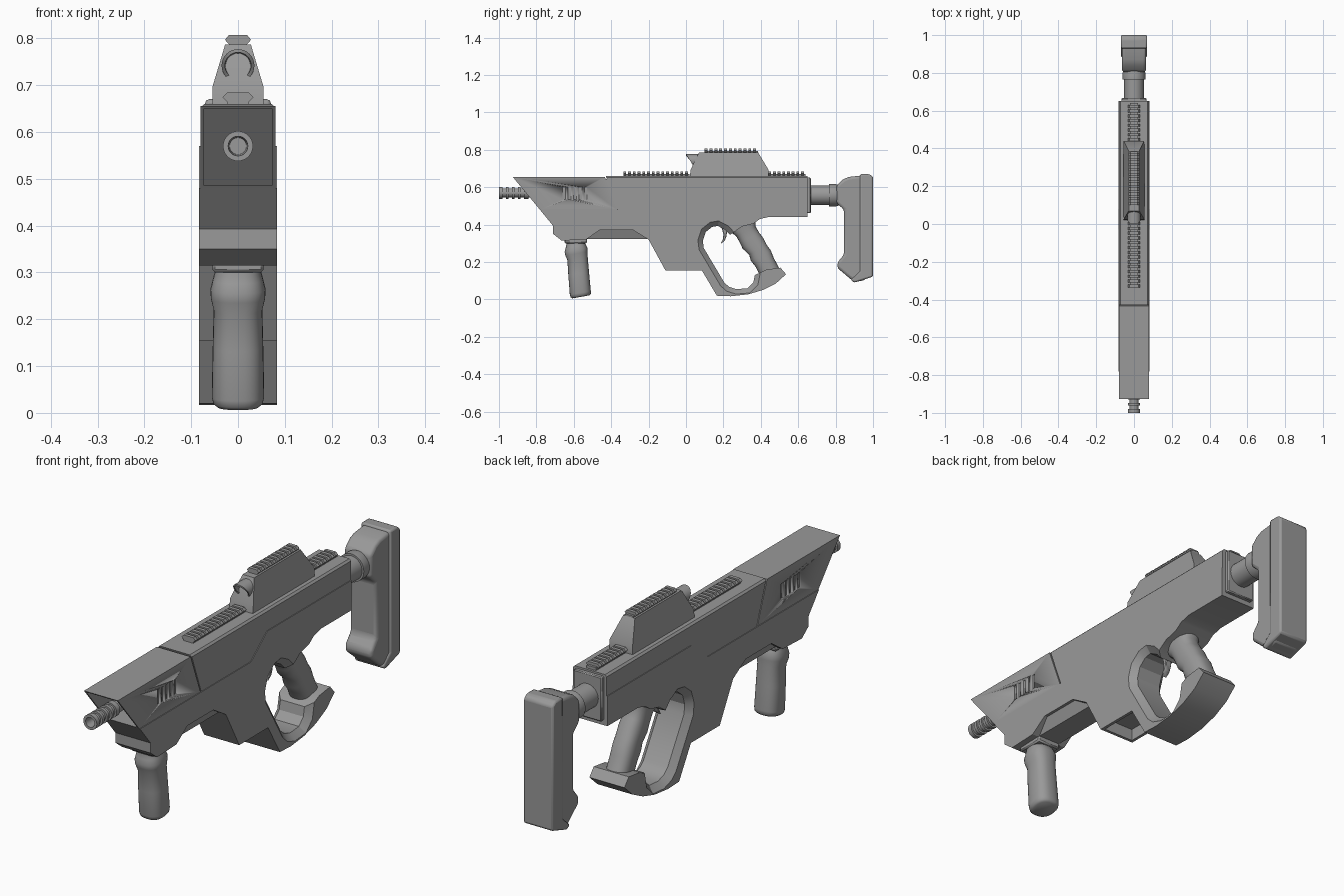
import bpy, bmesh, math
from mathutils import Vector

if "Cube" in bpy.data.objects:
    bpy.data.objects.remove(bpy.data.objects["Cube"])

grey = bpy.data.materials.new("mid_grey")
grey.use_nodes = True
grey.diffuse_color = (0.32, 0.32, 0.32, 1)
grey.node_tree.nodes["Principled BSDF"].inputs["Base Color"].default_value = (0.32, 0.32, 0.32, 1)


def finish(bm, name, bevel=0, segments=1, angle=35):
    bmesh.ops.recalc_face_normals(bm, faces=bm.faces)
    mesh = bpy.data.meshes.new(name)
    bm.to_mesh(mesh)
    bm.free()
    mesh.materials.append(grey)
    ob = bpy.data.objects.new(name, mesh)
    bpy.context.collection.objects.link(ob)
    if bevel:
        mod = ob.modifiers.new("bevel", "BEVEL")
        mod.width, mod.segments = bevel, segments
        mod.limit_method = "ANGLE"
    bpy.ops.object.select_all(action="DESELECT")
    ob.select_set(True)
    bpy.context.view_layer.objects.active = ob
    bpy.ops.object.shade_smooth_by_angle(angle=math.radians(angle))
    return ob


def prism(bm, profile, half):
    """Side outline (y, z) extruded across x."""
    left = [bm.verts.new((half, y, z)) for y, z in profile]
    right = [bm.verts.new((-half, y, z)) for y, z in profile]
    skin(bm, [left, right])


def skin(bm, rings):
    """Bridge matching rings and cap both ends."""
    n = len(rings[0])
    for a, b in zip(rings, rings[1:]):
        for i in range(n):
            bm.faces.new((a[i], a[(i + 1) % n], b[(i + 1) % n], b[i]))
    bm.faces.new(rings[0])
    bm.faces.new(rings[-1][::-1])


def plate(name, profile, half, **kw):
    bm = bmesh.new()
    prism(bm, profile, half)
    return finish(bm, name, **kw)


def rect(y0, y1, z0, z1):
    return [(y0, z0), (y1, z0), (y1, z1), (y0, z1)]


def lathe(name, profile, z, sides=32, shear=0):
    """Turn (y, radius) points about a line along y; shear slants the first rings."""
    bm = bmesh.new()
    rings = []
    for y, r, *slant in profile:
        k = slant[0] if slant else 0
        ring = []
        for i in range(sides):
            a = math.tau * i / sides
            ring.append(bm.verts.new((r * math.cos(a), y - k * math.sin(a), z + r * math.sin(a))))
        rings.append(ring)
    skin(bm, rings)
    return finish(bm, name)


def loft(name, sections, tilt, power=0.8, sides=32):
    """Rounded handle through (y, z, depth, half width) sections."""
    bm = bmesh.new()
    rings = []
    axis = Vector((0, math.cos(tilt), math.sin(tilt)))
    for y, z, d, w in sections:
        ring = []
        for i in range(sides):
            c, s = math.cos(math.tau * i / sides), math.sin(math.tau * i / sides)
            u = math.copysign(abs(c) ** power, c) * d
            v = math.copysign(abs(s) ** power, s) * w
            ring.append(bm.verts.new(Vector((v, y, z)) + axis * u))
        rings.append(ring)
    skin(bm, rings)
    return finish(bm, name, angle=45)


def rail(name, y0, y1, z, count, half):
    """Toothed sight rail with hexagonal teeth."""
    bm = bmesh.new()
    prism(bm, rect(y0, y1, z - 0.01, z + 0.012), half * 0.68)
    pitch = (y1 - y0) / count
    cross = [(0.68, 0.004), (1, 0.014), (0.7, 0.024)]
    outline = cross + [(-x, h) for x, h in reversed(cross)]
    for i in range(count):
        start = y0 + i * pitch
        skin(bm, [[bm.verts.new((x * half, y, z + h)) for x, h in outline]
                  for y in (start, start + pitch * 0.6)])
    return finish(bm, name)


# Front cover with a recessed mouth and side vents
bm = bmesh.new()
prism(bm, [(-0.927, 0.656), (-0.434, 0.656), (-0.368, 0.48), (-0.781, 0.48)], 0.08)
bmesh.ops.recalc_face_normals(bm, faces=bm.faces)
mouth = min(bm.faces, key=lambda f: f.calc_center_median().y)
bmesh.ops.inset_region(bm, faces=[mouth], thickness=0.01)
pit = bmesh.ops.extrude_face_region(bm, geom=[mouth])
bmesh.ops.translate(bm, vec=(0, 0.13, 0), verts=[v for v in pit["geom"] if isinstance(v, bmesh.types.BMVert)])
bmesh.ops.delete(bm, geom=[mouth], context="FACES")
cover = finish(bm, "front_cover")

bm = bmesh.new()
for side in (-1, 1):
    for i in range(5):
        y = -0.652 + i * 0.029
        cut = bmesh.ops.create_cube(bm, size=1)["verts"]
        bmesh.ops.scale(bm, vec=(0.012, 0.016, 0.066), verts=cut)
        bmesh.ops.translate(bm, vec=(side * 0.08, y, 0.567), verts=cut)
cutter = finish(bm, "vent_cutter")
cutter.hide_render = True
cutter.hide_viewport = True
vents = cover.modifiers.new("vents", "BOOLEAN")
vents.object, vents.operation, vents.solver = cutter, "DIFFERENCE", "EXACT"

# Upper receiver and the core behind the seam
bm = bmesh.new()
prism(bm, [(-0.429, 0.66), (0.65, 0.66), (0.65, 0.57), (0.08, 0.57), (-0.03, 0.48), (-0.363, 0.48)], 0.08)
ridge = [e for e in bm.edges if all(v.co.z > 0.65 for v in e.verts) and abs(e.verts[0].co.x - e.verts[1].co.x) < 0.01]
bmesh.ops.bevel(bm, geom=ridge, offset=0.008, segments=1, affect="EDGES")
finish(bm, "upper_receiver")
plate("seam_core", rect(-0.5, -0.3, 0.47, 0.645), 0.074)

# Lower frame with trigger opening and guard
opening = [(0.235, 0.345), (0.21, 0.372), (0.17, 0.393), (0.14, 0.388), (0.105, 0.36), (0.09, 0.315),
           (0.095, 0.275), (0.205, 0.09), (0.23, 0.068), (0.27, 0.055), (0.33, 0.06), (0.36, 0.09), (0.368, 0.13)]
outline = [(-0.781, 0.48), (-0.71, 0.393), (-0.71, 0.35), (-0.665, 0.315), (-0.535, 0.32), (-0.46, 0.372),
           (-0.285, 0.372), (-0.2, 0.32), (-0.11, 0.155), (0.085, 0.155), (0.165, 0.02), (0.24, 0.017),
           (0.33, 0.027), (0.41, 0.05), (0.48, 0.085), (0.535, 0.135), (0.505, 0.17), (0.43, 0.16)]
outline += opening[::-1] + [(0.3, 0.39), (0.36, 0.405), (0.395, 0.43), (0.445, 0.442), (0.65, 0.442),
                            (0.65, 0.57), (0.08, 0.57), (-0.03, 0.48)]
bm = bmesh.new()
prism(bm, outline, 0.083)
bmesh.ops.recalc_face_normals(bm, faces=bm.faces)
well = min((f for f in bm.faces if f.normal.z < -0.99 and -0.1 < f.calc_center_median().y < 0.05),
           key=lambda f: f.calc_center_median().z)
bmesh.ops.inset_region(bm, faces=[well], thickness=0.018)
bmesh.ops.inset_region(bm, faces=[well], thickness=0.0005, depth=-0.05)


def on_rim(v):
    return any(abs(v.co.y - y) + abs(v.co.z - z) < 1e-4 for y, z in opening)


rim = [e for e in bm.edges if all(on_rim(v) for v in e.verts)
       and abs(e.verts[0].co.x - e.verts[1].co.x) < 0.01]
bmesh.ops.bevel(bm, geom=rim, offset=0.026, segments=1, affect="EDGES")
finish(bm, "lower_frame", angle=25)

# Underside fore rail, tapering downwards
bm = bmesh.new()
prism(bm, [(-0.56, 0.322), (-0.18, 0.322), (-0.2, 0.39), (-0.56, 0.39)], 0.078)
for v in bm.verts:
    if v.co.z < 0.35:
        v.co.x *= 0.65
finish(bm, "fore_rail")

# Pistol grip with finger swells, and the trigger
loft("pistol_grip", [(0.285, 0.45, 0.11, 0.06), (0.305, 0.40, 0.078, 0.055), (0.32, 0.365, 0.058, 0.05),
                     (0.34, 0.33, 0.058, 0.05), (0.358, 0.30, 0.062, 0.051), (0.385, 0.265, 0.054, 0.05),
                     (0.4, 0.235, 0.06, 0.051), (0.42, 0.2, 0.054, 0.05), (0.455, 0.13, 0.055, 0.05)],
     math.radians(28))
plate("trigger", [(0.185, 0.40), (0.222, 0.39), (0.217, 0.34), (0.208, 0.315), (0.185, 0.296),
                  (0.198, 0.325), (0.2, 0.35)], 0.014, bevel=0.003)

# Foregrip and its mount
loft("foregrip", [(-0.592, 0.325, 0.048, 0.048), (-0.592, 0.3, 0.048, 0.05), (-0.59, 0.285, 0.054, 0.054),
                  (-0.588, 0.265, 0.062, 0.059), (-0.586, 0.245, 0.06, 0.058), (-0.58, 0.22, 0.055, 0.052),
                  (-0.574, 0.14, 0.056, 0.054), (-0.565, 0.035, 0.057, 0.056), (-0.563, 0.021, 0.055, 0.053),
                  (-0.562, 0.014, 0.046, 0.044)], math.radians(10))
plate("foregrip_mount", rect(-0.65, -0.53, 0.3, 0.33), 0.055, bevel=0.006)

# Barrel with ringed muzzle
muzzle = [(-0.945, 0.018), (-1.0, 0.021), (-1.0, 0.032)]
for i in range(4):
    y = -0.98 + i * 0.032
    muzzle += [(y, 0.032), (y, 0.024), (y + 0.018, 0.024), (y + 0.018, 0.032)]
lathe("barrel", muzzle + [(-0.842, 0.032), (-0.842, 0.026), (-0.66, 0.026)], 0.57)

# Scope housing, hooded lens tube and rails
bm = bmesh.new()
prism(bm, [(0.02, 0.655), (0.025, 0.695), (0.07, 0.787), (0.385, 0.787), (0.44, 0.695), (0.44, 0.655)], 0.055)
for v in bm.verts:
    if v.co.z > 0.75:
        v.co.x *= 0.5
finish(bm, "scope_housing")
lathe("scope_lens_tube", [(0.06, 0.026), (0.022, 0.028, 0.022), (0.022, 0.035, 0.022), (0.1, 0.035)], 0.742)
rail("scope_rail", 0.1, 0.385, 0.783, 11, 0.028)
rail("front_rail", -0.335, 0.02, 0.66, 14, 0.033)
rail("rear_rail", 0.44, 0.64, 0.66, 8, 0.033)

# Rear plate, buffer tube and shoulder stock
plate("rear_plate", rect(0.64, 0.667, 0.462, 0.652), 0.066, bevel=0.004)
lathe("buffer_tube", [(0.65, 0.052), (0.765, 0.052), (0.765, 0.06), (0.8, 0.06), (0.82, 0.054), (0.9, 0.054)], 0.557)
plate("stock_body", [(0.805, 0.61), (0.84, 0.642), (0.87, 0.655), (0.96, 0.665), (0.96, 0.105), (0.9, 0.092),
                     (0.81, 0.168), (0.81, 0.198), (0.845, 0.24), (0.845, 0.48), (0.805, 0.515)],
      0.064, bevel=0.014, segments=3)
plate("stock_pad", [(0.93, 0.67), (0.98, 0.67), (1.0, 0.655), (1.0, 0.122), (0.9, 0.09), (0.88, 0.105), (0.93, 0.15)],
      0.07, bevel=0.008, segments=2)
